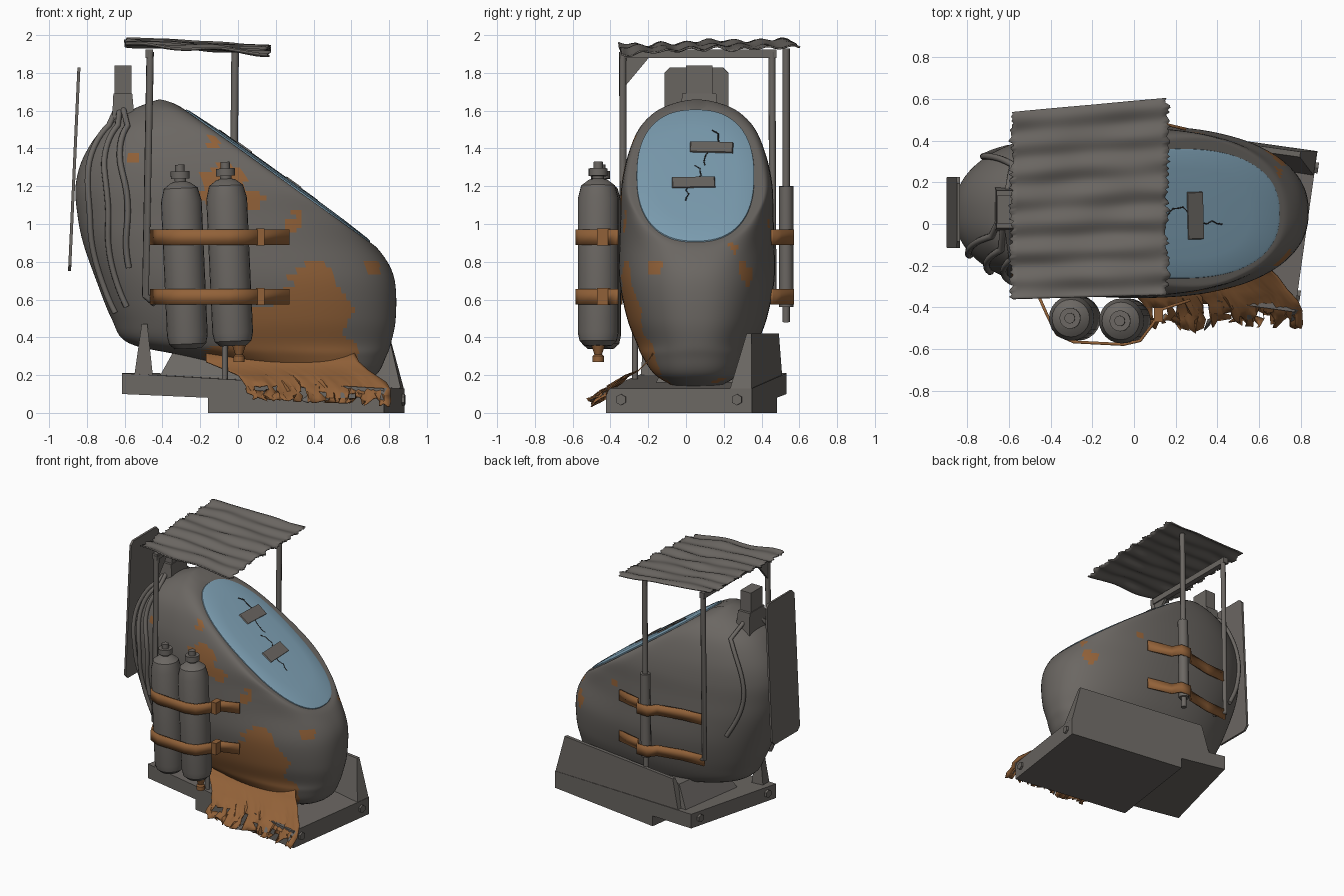
import bpy, bmesh, math, random
from mathutils import Matrix, Vector, noise

random.seed(4)
if "Cube" in bpy.data.objects:
    bpy.data.objects.remove(bpy.data.objects["Cube"])


def material(name, rgb):
    m = bpy.data.materials.new(name)
    m.use_nodes = True
    m.diffuse_color = (*rgb, 1)
    bsdf = m.node_tree.nodes["Principled BSDF"]
    bsdf.inputs["Base Color"].default_value = (*rgb, 1)
    bsdf.inputs["Roughness"].default_value = 0.8
    return m


GREY = material("worn grey metal", (0.147, 0.135, 0.123))
RUST = material("rust brown", (0.285, 0.12, 0.04))
GLASS = material("pale blue glass", (0.21, 0.355, 0.46))
DARK = material("dark crack", (0.02, 0.02, 0.02))
turn = Matrix.Rotation
move = lambda x, y, z: Matrix.Translation((x, y, z))


def activate(ob):
    bpy.ops.object.select_all(action='DESELECT')
    ob.select_set(True)
    bpy.context.view_layer.objects.active = ob


def finish(name, bm, mats, matrix=Matrix(), smooth=True, solid=0):
    bmesh.ops.recalc_face_normals(bm, faces=bm.faces)
    me = bpy.data.meshes.new(name)
    bm.to_mesh(me)
    bm.free()
    ob = bpy.data.objects.new(name, me)
    bpy.context.collection.objects.link(ob)
    ob.matrix_world = matrix
    for m in mats:
        me.materials.append(m)
    if solid:
        mod = ob.modifiers.new("thickness", 'SOLIDIFY')
        mod.thickness, mod.offset = solid, 0
    if smooth:
        activate(ob)
        bpy.ops.object.shade_smooth_by_angle(angle=math.radians(35))


def prism(name, near, far, y0, y1, matrix):
    bm = bmesh.new()
    a, b = ([bm.verts.new((x, y, z)) for x, z in pts] for pts, y in ((near, y0), (far, y1)))
    bm.faces.new(a)
    bm.faces.new(b)
    for k in range(len(a)):
        bm.faces.new((a[k - 1], a[k], b[k], b[k - 1]))
    finish(name, bm, [GREY], matrix, smooth=False)


def frustum(name, low, high, matrix=Matrix(), mat=GREY):
    # each rectangle is x0, x1, y0, y1, z
    bm = bmesh.new()
    for x0, x1, y0, y1, z in (low, high):
        for x in (x0, x1):
            for y in (y0, y1):
                bm.verts.new((x, y, z))
    bmesh.ops.convex_hull(bm, input=bm.verts)
    finish(name, bm, [mat], matrix, smooth=False)


def revolve(name, profile, matrix, mat=GREY, steps=24):
    bm = bmesh.new()
    vs = [bm.verts.new((r, 0, z)) for r, z in profile]
    es = [bm.edges.new(p) for p in zip(vs, vs[1:])]
    bmesh.ops.spin(bm, geom=vs + es, axis=(0, 0, 1), cent=(0, 0, 0), angle=math.tau, steps=steps)
    bmesh.ops.remove_doubles(bm, verts=bm.verts, dist=0.0005)
    finish(name, bm, [mat], matrix)


def tube(name, pts, r, mat=GREY, matrix=Matrix()):
    cu = bpy.data.curves.new(name, 'CURVE')
    cu.dimensions = '3D'
    cu.bevel_depth, cu.bevel_resolution, cu.use_fill_caps = r, 2, True
    sp = cu.splines.new('POLY')
    sp.points.add(len(pts) - 1)
    for p, c in zip(sp.points, pts):
        p.co = (*c, 1)
    ob = bpy.data.objects.new(name, cu)
    bpy.context.collection.objects.link(ob)
    cu.materials.append(mat)
    ob.matrix_world = matrix
    activate(ob)
    bpy.ops.object.convert(target='MESH')
    bpy.ops.object.shade_smooth_by_angle(angle=math.radians(50))


def strap(name, path, z, h=0.04):
    bm = bmesh.new()
    rows = [[bm.verts.new((x, y, z + s * h)) for s in (-1, 1)] for x, y in path]
    for a, b in zip(rows, rows[1:]):
        bm.faces.new((a[0], b[0], b[1], a[1]))
    finish(name, bm, [RUST], solid=0.014)


# Pod: horizontal stations of height, back x, front x, half width
stations = [(.13, .35, .60, .1), (.2, .1, .73, .22), (.3, -.28, .785, .29), (.37, -.58, .81, .32),
            (.5, -.67, .835, .37), (.7, -.75, .83, .41), (.9, -.82, .765, .41), (1.05, -.85, .765, .405),
            (1.2, -.86, .75, .40), (1.35, -.82, .55, .37), (1.5, -.72, .3, .31), (1.6, -.57, .05, .22),
            (1.65, -.45, -.15, .12), (1.665, -.41, -.25, .05)]
rows = []
for i in range(len(stations) - 1):
    p = [Vector(stations[min(max(i + k, 0), len(stations) - 1)]) for k in (-1, 0, 1, 2)]
    for u in (k / 6 for k in range(6)):
        rows.append(p[1] + .5 * u * (p[2] - p[0] + u * (2 * p[0] - 5 * p[1] + 4 * p[2] - p[3]
                    + u * (3 * (p[1] - p[2]) + p[3] - p[0]))))
rows.append(Vector(stations[-1]))
AXIS_Y = 0.058


def superellipse(t, a, b, n):
    c, s = math.cos(t), math.sin(t)
    return (math.copysign(abs(c) ** (2 / n), c) * a, math.copysign(abs(s) ** (2 / n), s) * b)


def skin(row, t, out=0):
    z, x0, x1, w = row
    x, y = superellipse(t, (x1 - x0) / 2 + out, w + out, 2.3)
    return Vector(((x0 + x1) / 2 + x, AXIS_Y + y, z))


bm = bmesh.new()
N = 160
rings = [[bm.verts.new(skin(r, math.tau * k / N)) for k in range(N)] for r in rows]
for a, b in zip(rings, rings[1:]):
    for k in range(N):
        bm.faces.new((a[k], a[(k + 1) % N], b[(k + 1) % N], b[k]))
bm.faces.new(rings[0])
bm.faces.new(rings[-1])
# Press the sloping front flat, leaving a rounded rim
slope_at, slope_n, ROUND = Vector((.2, AXIS_Y - .008, 1.26)), Vector((.582, 0, .813)), .07
for v in bm.verts:
    d = (v.co - slope_at).dot(slope_n)
    if d > -ROUND:
        flat = -(min(d, ROUND) - ROUND) ** 2 / (4 * ROUND)
        v.co += slope_n * (flat - d)
# Rust patches where the skin lies near a patch centre
patches = [(.38, -.3, .48, .22), (.1, -.25, .33, .19), (.45, -.25, .28, .18), (.39, -.32, .72, .1),
           (.2, -.3, .47, .13), (.49, -.28, .57, .12), (-.1, -.2, .28, .08), (.29, -.36, 1.0, .04),
           (.32, -.36, 1.06, .035), (-.08, -.32, 1.2, .12), (.07, -.32, 1.14, .06), (-.55, -.22, 1.35, .035),
           (-.13, -.26, 1.43, .035), (.69, .33, .74, .05), (.7, .28, .88, .033), (.71, -.17, .77, .04),
           (.64, .12, .2, .05), (.3, .43, 1.0, .035)]
for f in bm.faces:
    c = f.calc_center_median()
    wob = .05 * noise.noise(c * 10) + .025 * noise.noise(c * 28)
    for x, y, z, r in patches:
        if c.y * y > 0 and Vector((c.x - x, .5 * (c.y - y), c.z - z)).length + wob * min(1, r * 9) < r:
            f.material_index = 1
finish("pod_shell", bm, [GREY, RUST])

# Domed window, patches and cracks in the plane of the slope
slope = Matrix(((0, -.813, .582, slope_at.x), (1, 0, 0, slope_at.y), (0, .582, .813, slope_at.z), (0, 0, 0, 1)))
bm = bmesh.new()
loops = []
for s, lift in ((1.01, -.008), (1, .006), (.97, .01), (.7, .017), (.35, .02)):
    loops.append([bm.verts.new((x, y - .012, lift)) for x, y in
                  (superellipse(math.tau * k / 64, .31 * s, .598 * s, 2.4) for k in range(64))])
for a, b in zip(loops, loops[1:]):
    for k in range(64):
        bm.faces.new((a[k], a[(k + 1) % 64], b[(k + 1) % 64], b[k]))
bm.faces.new(loops[-1])
finish("window", bm, [GLASS], slope)
for u, v, bend in ((-.01, -.1, .03), (.085, .22, -.03)):
    frustum("window_patch", (-.115, .115, -.045, .045, .018), (-.11, .11, -.045, .045, .027),
            slope @ move(u, v, 0) @ turn(bend, 4, 'Z'))
    for side in (-1, 1):
        pts = [(u + .02 * side + random.uniform(-.025, .025), v + side * (.04 + .03 * k), .018) for k in range(5)]
        tube("window_crack", pts, .004, DARK, slope)

# Base: stepped plinth turned slightly, with cradle walls and bolts
base = move(.133, .061, 0) @ turn(-.14, 4, 'Z')
step = [(-.7, .1), (-.24, .08), (-.24, 0), (.7, 0), (.7, .13), (-.7, .21)]
prism("plinth", step, [(max(x, -.61), z) for x, z in step], -.39, .39, base)
frustum("cradle_side", (-.5, .7, .27, .388, .12), (-.42, .62, .35, .376, .42), base)
frustum("cradle_back", (-.55, .2, -.2, .36, .15), (-.44, .1, -.1, .33, .37), base)
for x, y, z in ((.7, -.31, .07), (.7, .31, .07), (-.69, -.31, .16), (-.62, .31, .16)):
    revolve("bolt", [(0, -.015), (.03, -.015), (.03, .015), (0, .015)],
            base @ move(x, y, z) @ turn(math.pi / 2, 4, 'Y'), GREY, 6)
frustum("rear_leg", (-.55, -.45, -.24, -.16, .19), (-.51, -.48, -.22, -.18, .47))
tube("support_rod", [(-.07, -.27, .17), (-.07, -.27, .62)], .016)

# Drift of debris spilling from under the pod over the plinth
spill = [(-.15, .35, -.17, .6), (-.205, .27, -.17, .64), (-.25, .225, -.06, .69), (-.32, .195, 0, .74),
         (-.36, .165, .02, .78), (-.4, .135, .04, .80), (-.44, .11, .05, .80), (-.48, .085, .05, .80), (-.52, .06, .06, .79)]
COLS = 48
bm = bmesh.new()
grid = []
for j, (y, z, x0, x1) in enumerate(spill):
    row, loose = [], max(0, j - 2) / 6
    for k in range(COLS + 1):
        x = x0 + (x1 - x0) * k / COLS
        sway = loose * (.07 * noise.noise(Vector((x * 7, j * .3, 2))) - .08 * max(0, .35 - x) + .03)
        row.append(bm.verts.new((x + loose * random.uniform(-.02, .02), y + sway + loose * random.uniform(-.02, .02),
                                 max(.02, z + .05 * loose * (.4 - x) + loose * random.uniform(-.01, .01)))))
    grid.append(row)
for j in range(len(grid) - 1):
    for k in range(COLS):
        hole = noise.noise(Vector((k * .3, j * .5, 7)))
        if j < 5 or hole < .45 - .15 * (j - 5):
            f = bm.faces.new((grid[j][k], grid[j][k + 1], grid[j + 1][k + 1], grid[j + 1][k]))
            f.material_index = int(j > 2 and noise.noise(Vector((k * .3, j * .5, 3))) > .45)
finish("debris_drift", bm, [RUST, GREY], solid=.006)

# Gas tanks with valves, straps and buckles
tank = [(0, 0), (.07, 0), (.098, .025), (.108, .07), (.108, .78), (.09, .85), (.05, .88), (.03, .885),
        (.03, .9), (.05, .9), (.05, .94), (.025, .94), (.025, .975), (0, .975)]
for x, y, z in ((-.265, -.452, .34), (-.025, -.465, .355)):
    revolve("gas_tank", tank, move(x, y, z) @ turn(-.045, 4, 'Y'))
revolve("tank_drain", [(0, 0), (.03, 0), (.03, .03), (.02, .04), (.04, .1), (0, .1)], move(.005, -.465, .27), RUST, 12)
front_path = [(-.46, -.34), (-.42, -.43), (-.37, -.53), (-.29, -.566), (-.05, -.578), (.03, -.56),
              (.09, -.48), (.13, -.41), (.27, -.365)]
back_path = [(.25, .455), (.06, .50), (.02, .565), (-.06, .565), (-.11, .51), (-.3, .47), (-.48, .46)]
for z in (.93, .615):
    strap("tank_strap", front_path, z)
    strap("post_strap", back_path, z)
    frustum("strap_buckle", (.095, .14, -.47, -.4, z - .045), (.095, .14, -.47, -.4, z + .045), mat=RUST)

# Canopy posts, beam, gusset and corrugated roof
tube("post_front", [(-.44, -.3, .58), (-.49, -.33, .62), (-.465, -.335, 1.91)], .02)
tube("post_back", [(-.4, .43, .6), (-.48, .46, .63), (-.465, .455, 1.91)], .02)
tube("post_side", [(-.03, .53, .48), (-.015, .53, 1.93)], .02)
tube("post_sleeve", [(-.03, .53, .56), (-.02, .53, 1.2)], .038)
frustum("roof_beam", (-.49, -.45, -.35, .48, 1.88), (-.49, -.45, -.35, .48, 1.925))
quarter = turn(math.pi / 2, 4, 'Z')
gusset = [(-.33, 1.9), (-.18, 1.9), (-.33, 1.72)]
prism("roof_gusset", gusset, gusset, .46, .48, quarter)
bm = bmesh.new()
bmesh.ops.create_grid(bm, x_segments=24, y_segments=84, size=1)
for v in bm.verts:
    u, w = v.co.x, v.co.y
    x = -.215 + .376 * u + (random.uniform(-.014, .014) if abs(u) > .99 else 0)
    y = .11 + .46 * w + .012 * u * (1 + w) + .01 * u
    z = 1.943 - .06 * (x + .215) + .008 * math.sin(w * math.pi * 7) + .014 * w
    v.co = (x, y, z + .02 * noise.noise(Vector((x * 4, y * 7, 0))))
finish("corrugated_roof", bm, [GREY], solid=.009)

# Back panel, exhaust block and hoses
panel = [(-.17, -.51), (-.14, -.54), (.14, -.54), (.17, -.51), (.17, .51), (.14, .54), (-.14, .54), (-.17, .51)]
prism("back_panel", panel, panel, -.008, .008, move(-.867, .055, 1.29) @ turn(.046, 4, 'Y') @ quarter)
frustum("exhaust_neck", (-.67, -.54, -.04, .18, 1.48), (-.66, -.56, -.02, .16, 1.69))
frustum("exhaust_block", (-.655, -.565, 0, .14, 1.68), (-.655, -.565, 0, .14, 1.84))
for deg, low in ((203, .5), (217, .55), (228, .75), (139, .8)):
    path = [(-.62, AXIS_Y + .02, 1.66)]
    path += [skin(r, math.radians(deg + 4 * math.sin(r[0] * 7)), .01) for r in reversed(rows) if low < r[0] < 1.53]
    tube("hose", path, .016)
